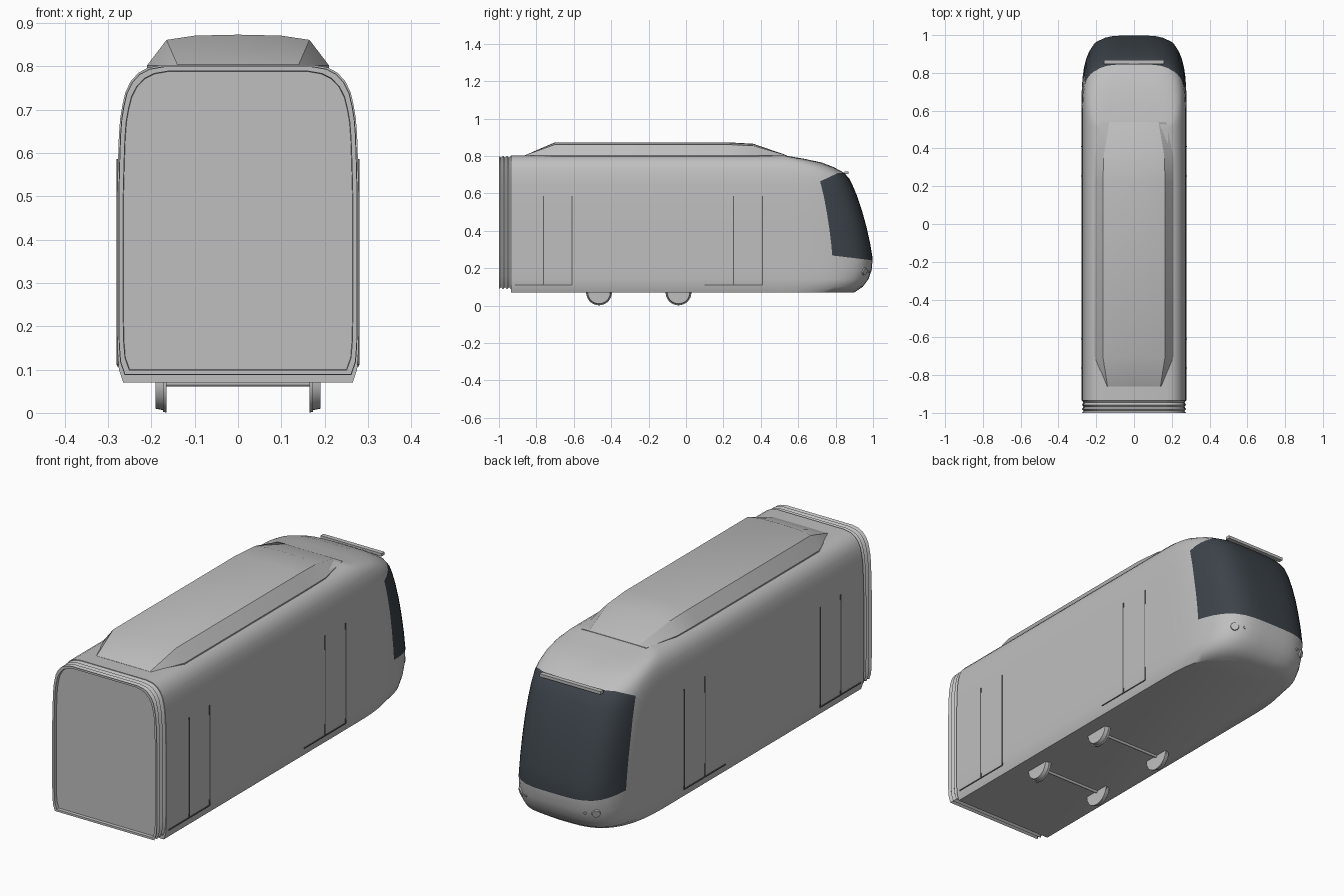
import bpy, bmesh, math
from mathutils import Vector, Matrix

cube = bpy.data.objects.get("Cube")
if cube:
    bpy.data.objects.remove(cube, do_unlink=True)


def material(name, rgb):
    m = bpy.data.materials.new(name)
    m.use_nodes = True
    m.diffuse_color = (*rgb, 1)
    m.node_tree.nodes["Principled BSDF"].inputs["Base Color"].default_value = (*rgb, 1)
    return m


GREY = material("body_grey", (0.52, 0.52, 0.52))
GLASS = material("dark_glass", (0.045, 0.056, 0.068))
SEAM = material("seam_grey", (0.12, 0.12, 0.12))


def finish(bm, name, mats, angle=35):
    bmesh.ops.recalc_face_normals(bm, faces=bm.faces[:])
    mesh = bpy.data.meshes.new(name)
    bm.to_mesh(mesh)
    bm.free()
    for m in mats:
        mesh.materials.append(m)
    ob = bpy.data.objects.new(name, mesh)
    bpy.context.collection.objects.link(ob)
    bpy.ops.object.select_all(action='DESELECT')
    ob.select_set(True)
    bpy.context.view_layer.objects.active = ob
    bpy.ops.object.shade_smooth_by_angle(angle=math.radians(angle))
    return ob


def box(name, center, size, mat):
    bm = bmesh.new()
    bmesh.ops.create_cube(bm, size=1, matrix=Matrix.Translation(center) @ Matrix.Diagonal((*size, 1)))
    return finish(bm, name, [mat])


def disc(name, center, axis, r1, r2, depth, mat, sides=24):
    bm = bmesh.new()
    turn = Vector(axis).to_track_quat('Z', 'Y').to_matrix().to_4x4()
    bmesh.ops.create_cone(bm, cap_ends=True, segments=sides, radius1=r1, radius2=r2,
                          depth=depth, matrix=Matrix.Translation(center) @ turn)
    return finish(bm, name, [mat])


def loft(bm, rings, caps=True):
    """Skin closed rings; returns the faces as one list per ring gap."""
    rows = [[bm.verts.new(p) for p in ring] for ring in rings]
    n = len(rows[0])
    strips = [[bm.faces.new((a[i], a[(i + 1) % n], b[(i + 1) % n], b[i])) for i in range(n)]
              for a, b in zip(rows, rows[1:])]
    if caps:
        bm.faces.new(rows[0])
        bm.faces.new(rows[-1])
    return strips


# Body levels: height, half width, nose tip y
LEVELS = [(.07, .265, .90), (.10, .275, .945), (.14, .278, .975), (.19, .279, .993),
          (.25, .279, .998), (.33, .279, .985), (.42, .279, .965), (.50, .279, .943),
          (.58, .277, .917), (.64, .275, .892), (.68, .272, .872), (.71, .267, .845),
          (.74, .26, .79), (.765, .248, .725), (.785, .23, .63), (.797, .208, .56),
          (.803, .175, .53)]
REAR, NOSE = -.935, .5
STEPS = [0, .15, .3, .45, .57, .66, .75, .83, .89, .94, .975, .993, .9992]
GLASS_COL = STEPS.index(.57)


def plan_ring(z, w, tip):
    p = 3 if z < .09 else 4
    half = [(w, REAR)] + [(w * (1 - s ** p) ** (1 / p), NOSE + (tip - NOSE) * s) for s in STEPS]
    pts = half + [(0, tip)] + [(-x, y) for x, y in reversed(half)]
    return [(x, y, z) for x, y in pts]


# Body shell with windscreen
bm = bmesh.new()
strips = loft(bm, [plan_ring(*lv) for lv in LEVELS])
last = 2 * len(STEPS) + 1
for strip in strips:
    for i, f in enumerate(strip):
        if GLASS_COL + 1 <= i <= last - GLASS_COL - 2:
            f.material_index = 1
# Cut the slanted upper corners and the lower edge of the glass
cuts = [(Vector((0, .72, .665)), Vector((0, -.47, 1))), (Vector((0, .78, .268)), Vector((0, .12, 1)))]
for co, no in cuts:
    faces = [f for f in bm.faces if f.material_index == 1]
    edges = {e for f in faces for e in f.edges}
    verts = {v for f in faces for v in f.verts}
    bmesh.ops.bisect_plane(bm, geom=faces + list(edges) + list(verts), plane_co=co, plane_no=no)
for f in bm.faces:
    c = f.calc_center_median()
    above_top = (c - cuts[0][0]).dot(cuts[0][1]) > 0 or c.z > .71
    below_sill = (c - cuts[1][0]).dot(cuts[1][1]) < 0
    if above_top or below_sill:
        f.material_index = 0
finish(bm, "body_shell", [GREY, GLASS], 40)


# Bellows and recessed end panel
def end_ring(y, inset):
    low, high = .085 + inset, .803 - inset
    half = [(w - inset, low + (z - .07) / .733 * (high - low)) for z, w, _ in LEVELS]
    return [(x, y, z) for x, z in half] + [(-x, y, z) for x, z in reversed(half)]


rings = [end_ring(REAR - .011 * i, .012 if i % 2 else .003) for i in range(6)]
rings += [end_ring(-1, .004), end_ring(-1, .014), end_ring(-.985, .015)]
bm = bmesh.new()
loft(bm, rings)
finish(bm, "end_bellows", [GREY], 30)


# Roof pod: y, base half width, top half width, height
def pod_ring(y, base, top, h):
    half = [(base, .795), (base, .802), (top, .802 + h * .83), (top * .6, .802 + h * .97)]
    pts = half + [(0, .802 + h)] + [(-x, z) for x, z in reversed(half)]
    return [(x, y, z) for x, z in pts]


bm = bmesh.new()
loft(bm, [pod_ring(*s) for s in [(-.86, .145, .14, .002), (-.70, .21, .165, .071),
                                 (.22, .21, .165, .071), (.36, .208, .16, .063),
                                 (.54, .17, .13, .001)]])
finish(bm, "roof_pod", [GREY], 25)

# Lamp bar above the windscreen
box("lamp_bar", (0, .858, .71), (.32, .022, .014), GREY)

for side, word in ((1, "left"), (-1, "right")):
    # Double doors drawn as thin seams
    for y0, y1, place in ((.10, .41, "front"), (-.915, -.61, "rear")):
        mid = (y0 + y1) / 2
        for y, part in ((y1, "edge"), (mid, "middle")):
            box(f"{word}_{place}_door_{part}", (side * .2775, y, .348), (.005, .005, .475), SEAM)
        box(f"{word}_{place}_door_sill", (side * .2765, mid, .11), (.005, y1 - y0, .005), SEAM)
    # Headlamps lying on the nose surface
    for s, r, part in ((.93, .02, "headlamp"), (.975, .007, "marker_lamp")):
        c = (1 - s ** 4) ** .25
        normal = (side * c ** 3 / .279, s ** 3 / .49, -.5)
        disc(f"{word}_{part}", (side * .279 * c, NOSE + .49 * s, .182), normal, r, r * .9, .008, GREY)
    # Flanged wheels
    for y, place in ((-.465, "rear"), (-.04, "front")):
        disc(f"{word}_{place}_wheel", (side * .181, y, .07), (side, 0, 0), .064, .06, .02, GREY, 32)
        disc(f"{word}_{place}_flange", (side * .169, y, .07), (side, 0, 0), .069, .068, .008, GREY, 32)

for y, place in ((-.465, "rear"), (-.04, "front")):
    disc(f"{place}_axle", (0, y, .068), (1, 0, 0), .007, .007, .34, GREY, 12)
